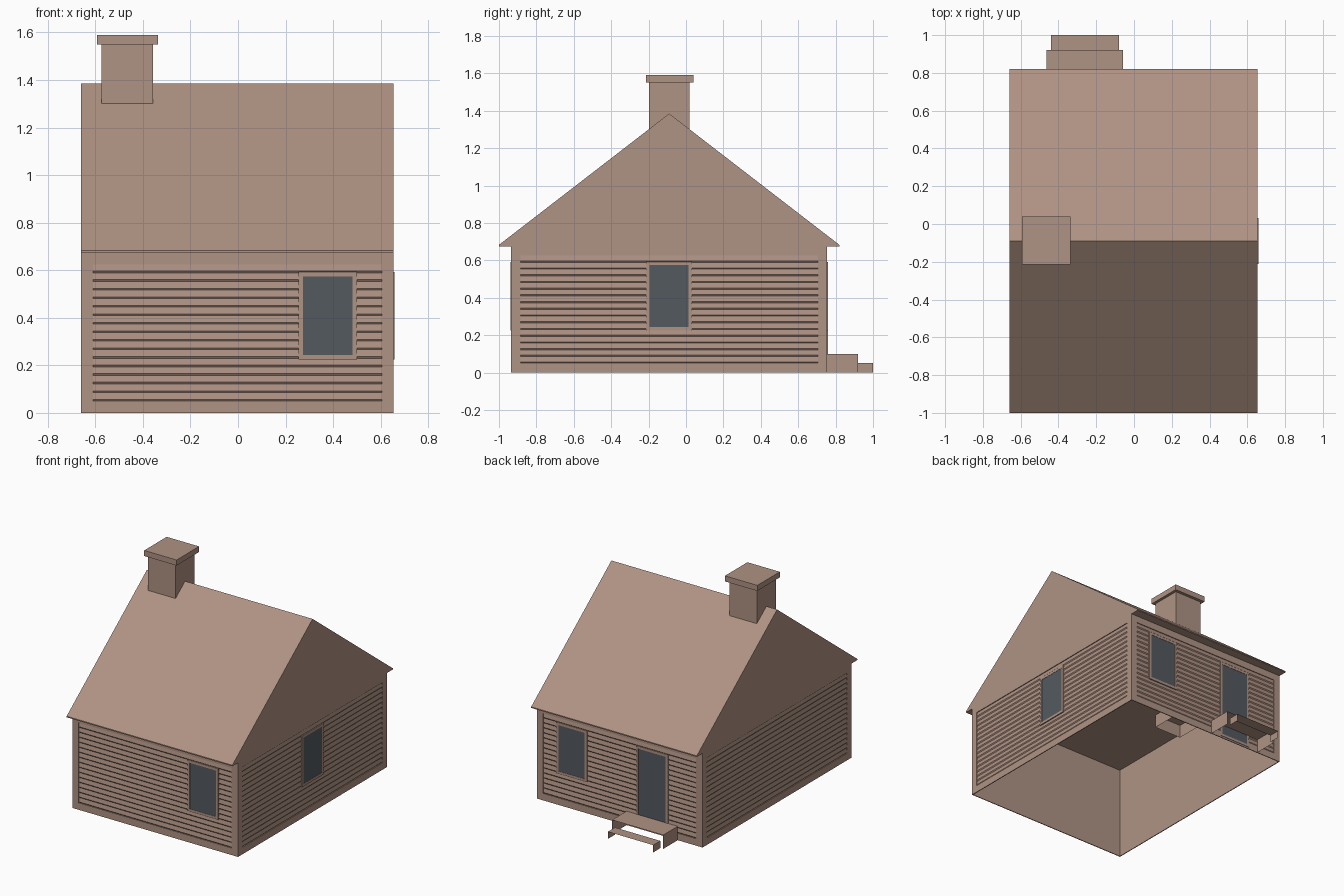
import bpy, bmesh
from mathutils import Vector

cube = bpy.data.objects.get("Cube")
if cube:
    bpy.data.objects.remove(cube, do_unlink=True)


def material(name, color):
    m = bpy.data.materials.new(name)
    m.use_nodes = True
    m.diffuse_color = color
    m.node_tree.nodes["Principled BSDF"].inputs["Base Color"].default_value = color
    return m


CLAY = material("clay brown", (0.43, 0.29, 0.23, 1))
GLASS = material("dark glass", (0.088, 0.102, 0.116, 1))

# Overall sizes
X0, X1 = -0.66, 0.655
Y0, Y1 = -0.935, 0.755
EAVE, RIDGE, MID_Y = 0.675, 1.385, -0.09
SKIN = 0.006          # depth of the trim in front of the bare wall
BORDER = 0.05         # width of the trim


def finish(name, bm, mat=CLAY):
    mesh = bpy.data.meshes.new(name)
    bm.to_mesh(mesh)
    bm.free()
    mesh.materials.append(mat)
    obj = bpy.data.objects.new(name, mesh)
    bpy.context.collection.objects.link(obj)
    return obj


def box(name, x, y, z, skip=()):
    """Box from ranges; faces whose normal is listed in skip are left open."""
    bm = bmesh.new()
    bmesh.ops.create_cube(bm, size=1)
    for v in bm.verts:
        v.co = Vector([r[0] if c < 0 else r[1] for c, r in zip(v.co, (x, y, z))])
    bm.normal_update()
    gone = [f for f in bm.faces if any(f.normal.dot(Vector(s)) > 0.9 for s in skip)]
    bmesh.ops.delete(bm, geom=gone, context="FACES")
    return finish(name, bm)


class Side:
    """One outer wall: u runs to the right as seen from outside, d points out."""

    def __init__(self, name, origin, u, n, width):
        self.name, self.width = name, width
        self.o, self.u, self.n = Vector(origin), Vector(u), Vector(n)

    def at(self, u, z, d):
        return self.o + self.u * u + self.n * d + Vector((0, 0, z))

    def ring(self, part, outer, inner, front):
        """Rectangular frame with front, inner and outer edges."""
        bm = bmesh.new()

        def loop(r, d):
            (a, b), (c, e) = r
            return [bm.verts.new(self.at(u, z, d))
                    for u, z in ((a, c), (b, c), (b, e), (a, e))]
        loops = [loop(outer, -SKIN), loop(outer, front),
                 loop(inner, front), loop(inner, -SKIN)]
        for p, q in zip(loops, loops[1:]):
            for i in range(4):
                j = (i + 1) % 4
                bm.faces.new((p[i], p[j], q[j], q[i]))
        finish(self.name + part, bm)

    def strip(self, part, u, profile, mat=CLAY):
        """Sheet following a (height, depth) profile between two u values."""
        bm = bmesh.new()
        rows = [[bm.verts.new(self.at(k, z, d)) for k in u] for z, d in profile]
        for p, q in zip(rows, rows[1:]):
            bm.faces.new((p[0], p[1], q[1], q[0]))
        finish(self.name + part, bm, mat)

    def opening(self, part, u, z):
        rim = 0.018
        inner = ((u[0] + rim, u[1] - rim), (z[0] + rim, z[1] - rim))
        self.ring(part + "_frame", (u, z), inner, 0.003)
        self.strip(part + "_pane", inner[0], [(k, 0.001) for k in inner[1]], GLASS)

    def cladding(self):
        w = self.width
        lo, hi = BORDER, EAVE - BORDER
        self.ring("_trim", ((0, w), (0, EAVE)), ((BORDER, w - BORDER), (lo, hi)), 0)
        # Overlapping boards
        count = 16
        step = (hi - lo) / count
        profile = []
        for i in range(count):
            z = lo + i * step
            profile += [(z, -SKIN), (z + 0.007, -0.001)]
        profile.append((hi, -SKIN))
        self.strip("_siding", (BORDER, w - BORDER), profile)


W, D = X1 - X0, Y1 - Y0
front = Side("front", (X0, Y0, 0), (1, 0, 0), (0, -1, 0), W)
back = Side("back", (X1, Y1, 0), (-1, 0, 0), (0, 1, 0), W)
left = Side("left", (X1, Y0, 0), (0, 1, 0), (1, 0, 0), D)
right = Side("right", (X0, Y1, 0), (0, -1, 0), (-1, 0, 0), D)

# Bare walls, open below, and cladding on all four sides
box("walls", (X0 + SKIN, X1 - SKIN), (Y0 + SKIN, Y1 - SKIN), (0, EAVE),
    skip=((0, 0, 1), (0, 0, -1)))
for side in (front, back, left, right):
    side.cladding()

# Windows and door
PANE_Z = (0.225, 0.592)
front.opening("_window", (0.255 - X0, 0.5 - X0), PANE_Z)
left.opening("_window", (-0.213 - Y0, 0.032 - Y0), PANE_Z)
back.opening("_window", (X1 - 0.5, X1 - 0.255), PANE_Z)
back.opening("_door", (X1 + 0.133, X1 + 0.387), (0.012, 0.592))

# Gable roof: closed prism with a thin eave edge
bm = bmesh.new()
half, lip = 0.91, 0.008
outline = [(-half, EAVE), (half, EAVE), (half, EAVE + lip), (0, RIDGE), (-half, EAVE + lip)]
gable = bm.faces.new([bm.verts.new((X0, MID_Y + y, z)) for y, z in outline])
new = bmesh.ops.extrude_face_region(bm, geom=[gable], use_keep_orig=True)["geom"]
bmesh.ops.translate(bm, vec=(W, 0, 0),
                    verts=[g for g in new if isinstance(g, bmesh.types.BMVert)])
bmesh.ops.recalc_face_normals(bm, faces=bm.faces)
finish("roof", bm)

# Chimney, reaching below the ceiling, and its cap
box("chimney", (-0.575, -0.357), (-0.198, 0.018), (0.58, 1.55), skip=((0, 0, -1),))
box("chimney_cap", (-0.594, -0.337), (-0.215, 0.04), (1.55, 1.59))

# Back steps: treads with end panels and no risers
NO_RISERS = ((0, 1, 0), (0, -1, 0), (0, 0, -1))
box("upper_step", (-0.463, -0.057), (Y1, 0.92), (0, 0.1), skip=NO_RISERS)
box("lower_step", (-0.44, -0.08), (0.92, 1.0), (0, 0.052), skip=NO_RISERS)
